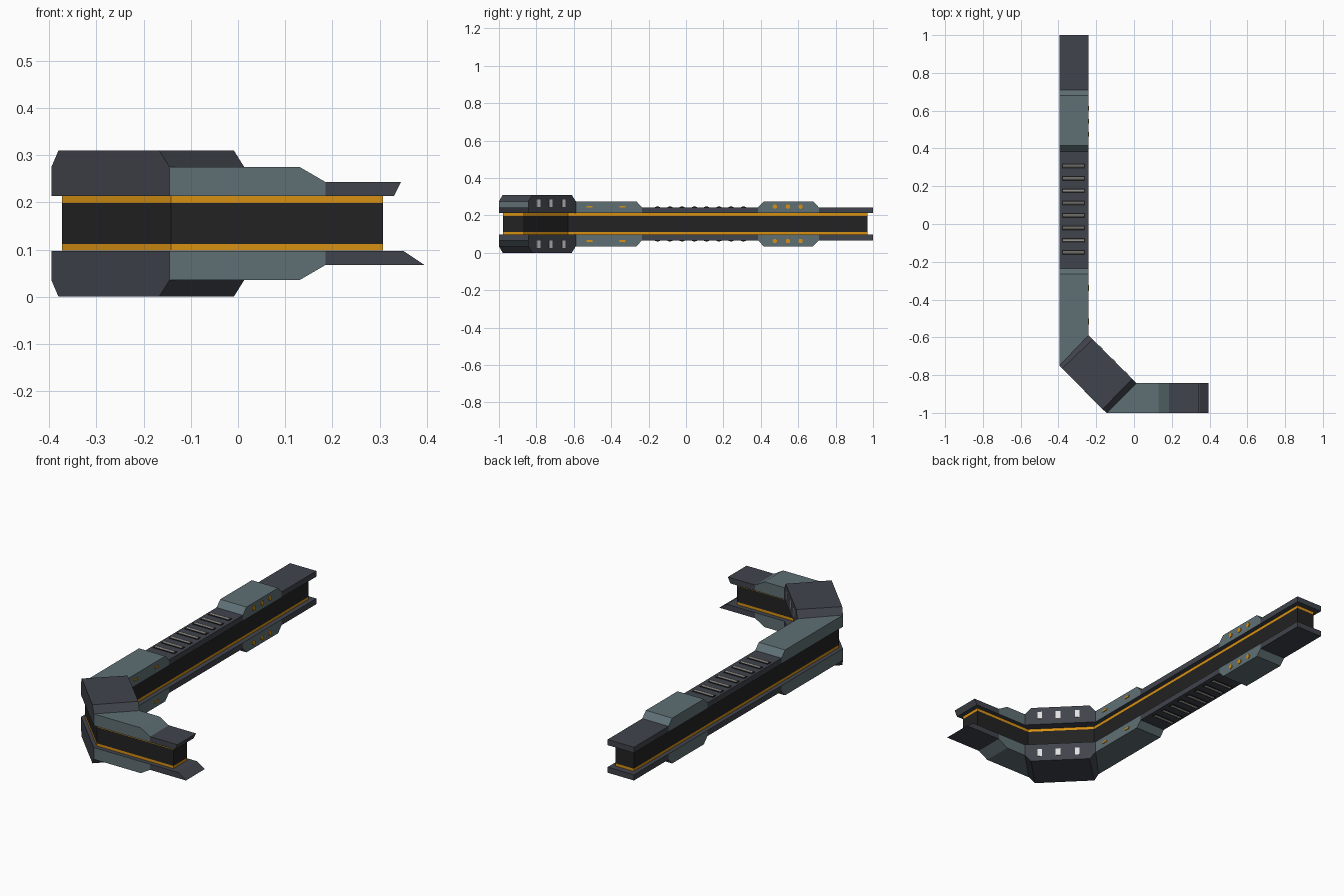
import bpy, bmesh, math
from mathutils import Matrix, Vector

if "Cube" in bpy.data.objects:
    bpy.data.objects.remove(bpy.data.objects["Cube"])

MID = 0.155   # height of the mirror plane between upper and lower rails


def material(name, r, g, b):
    m = bpy.data.materials.new(name)
    m.diffuse_color = (r, g, b, 1)
    m.use_nodes = True
    m.node_tree.nodes["Principled BSDF"].inputs["Base Color"].default_value = m.diffuse_color
    return m


DARK = material("dark slate", 0.051, 0.057, 0.071)
TEAL = material("grey teal", 0.115, 0.16, 0.175)
BLACK = material("black", 0.016, 0.016, 0.016)
ORANGE = material("orange", 0.68, 0.28, 0.006)
WHITE = material("white light", 0.75, 0.75, 0.75)
SILVER = material("pale grey", 0.5, 0.48, 0.45)


def finish(name, bm, mats):
    bmesh.ops.recalc_face_normals(bm, faces=bm.faces[:])
    me = bpy.data.meshes.new(name)
    bm.to_mesh(me)
    bm.free()
    for m in mats:
        me.materials.append(m)
    ob = bpy.data.objects.new(name, me)
    bpy.context.collection.objects.link(ob)
    return ob


def prism(name, pts, z0, z1, mat):
    bm = bmesh.new()
    f = bm.faces.new([bm.verts.new((x, y, z0)) for x, y in pts])
    r = bmesh.ops.extrude_face_region(bm, geom=[f])
    bmesh.ops.translate(bm, vec=(0, 0, z1 - z0),
                        verts=[v for v in r["geom"] if isinstance(v, bmesh.types.BMVert)])
    return finish(name, bm, [mat])


def box(name, size, loc, mat, turn=0):
    bm = bmesh.new()
    bmesh.ops.create_cube(bm, size=1, matrix=Matrix.Translation(loc)
                          @ Matrix.Rotation(turn, 4, 'Z') @ Matrix.Diagonal((*size, 1)))
    return finish(name, bm, [mat])


def rod(name, r, length, loc, mat, n):
    # cylinder lying along x
    bm = bmesh.new()
    bmesh.ops.create_cone(bm, cap_ends=True, segments=n, radius1=r, radius2=r, depth=length,
                          matrix=Matrix.Translation(loc) @ Matrix.Rotation(math.pi / 2, 4, 'Y'))
    return finish(name, bm, [mat])


# Recessed wall core with orange bands
core = [(-.373, .97), (-.373, -.747), (-.142, -.978), (.307, -.978),
        (.307, -.867), (-.028, -.867), (-.265, -.63), (-.265, .97)]
prism("wall_core", core, .112, .198, BLACK)
prism("lower_band", core, .098, .112, ORANGE)
prism("upper_band", core, .198, .213, ORANGE)

# Rails: lofted along the bent path, stepping up at pads and the corner
XO, XI, YO, YI = -.395, -.241, -1.0, -.843
NEAR, THIN, PAD, TALL = .058, .088, .12, .155   # distances from mirror plane


def rail(name, s, end_near, end_far):
    # station: outer xy, inner xy, height, material of the following stretch
    st = [((XO, y), (XI, y), h, m) for y, h, m in
          [(1, THIN, 0), (.71, THIN, 1), (.68, PAD, 1), (.415, PAD, 1),
           (.385, THIN, 0), (-.235, THIN, 1), (-.265, PAD, 1)]]
    st += [((XO, -.75), (XI, -.589), PAD, 0),
           ((XO + .015, -.765), (XI + .022, -.611), TALL, 0),
           ((-.167, -.98), (-.009, -.821), TALL, 0),
           ((-.145, YO), (.013, YI), PAD, 1)]
    st += [((x, YO), (x, YI), h, m) for x, h, m in
           [(.13, PAD, 1), (.185, THIN, 0), (end_far, THIN, 0)]]
    # the chamfers at the corner only shift the top edge, the base is continuous
    base = {8: ((XO, -.75), (XI, -.589)), 9: ((-.145, YO), (.013, YI))}
    bm = bmesh.new()
    rings = []
    for i, (o, n, h, m) in enumerate(st):
        bo, bn = base.get(i, (o, n))
        if i == len(st) - 1:
            bo, bn = (end_near, YO), (end_near, YI)
        low = PAD if i in base else NEAR
        if i in base:
            # top ring only; reuse edge of neighbouring base ring
            rings.append([None, None, bm.verts.new((*n, MID + s * h)), bm.verts.new((*o, MID + s * h))])
        else:
            rings.append([bm.verts.new((*bo, MID + s * NEAR)), bm.verts.new((*bn, MID + s * NEAR)),
                          bm.verts.new((*n, MID + s * h)), bm.verts.new((*o, MID + s * h))])

    def face(vs, m):
        bm.faces.new(vs).material_index = m

    for i in range(len(st) - 1):
        a, b, m = rings[i], rings[i + 1], st[i][3]
        face([a[3], a[2], b[2], b[3]], m)
        if i in (7, 8, 9):
            continue
        face([a[0], a[1], b[1], b[0]], 0)
        face([a[1], a[2], b[2], b[1]], m)
        face([a[0], a[3], b[3], b[0]], m)
    # corner block sides and underside
    a, t, u, b = rings[7:11]
    face([a[0], a[1], b[1], b[0]], 0)
    face([a[1], a[2], t[2], u[2], b[2], b[1]], 0)
    face([a[0], a[3], t[3], u[3], b[3], b[0]], 0)
    face(rings[0], 0)
    face(rings[-1], 0)
    finish(name, bm, [DARK, TEAL])


rail("upper_rail", 1, .33, .345)
rail("lower_rail", -1, .35, .395)

# Details, repeated on the upper and lower rails
for s, tag in ((1, "upper"), (-1, "lower")):
    # slotted grille bars
    for i in range(8):
        y = .307 - i * .0655
        box(f"{tag}_grille_frame", (.122, .026, .004), (-.321, y, MID + s * .089), BLACK)
        rod(f"{tag}_grille_bar", .009, .112, (-.321, y, MID + s * .0875), SILVER, 10)
    # round studs and short dashes on the inner side of the pads
    for y in (.475, .545, .612):
        rod(f"{tag}_stud", .012, .008, (XI, y, MID + s * .092), ORANGE, 12)
    for y in (-.515, -.34):
        box(f"{tag}_dash", (.008, .032, .009), (XI, y, MID + s * .092), ORANGE)
    # lights on the inner face of the corner block
    p, q = Vector((XI, -.589, 0)), Vector((.013, YI, 0))
    for t in (.26, .53, .79):
        c = p.lerp(q, t)
        box(f"{tag}_corner_light", (.006, .024, .04), (c.x, c.y, MID + s * .109), WHITE, math.pi / 4)
